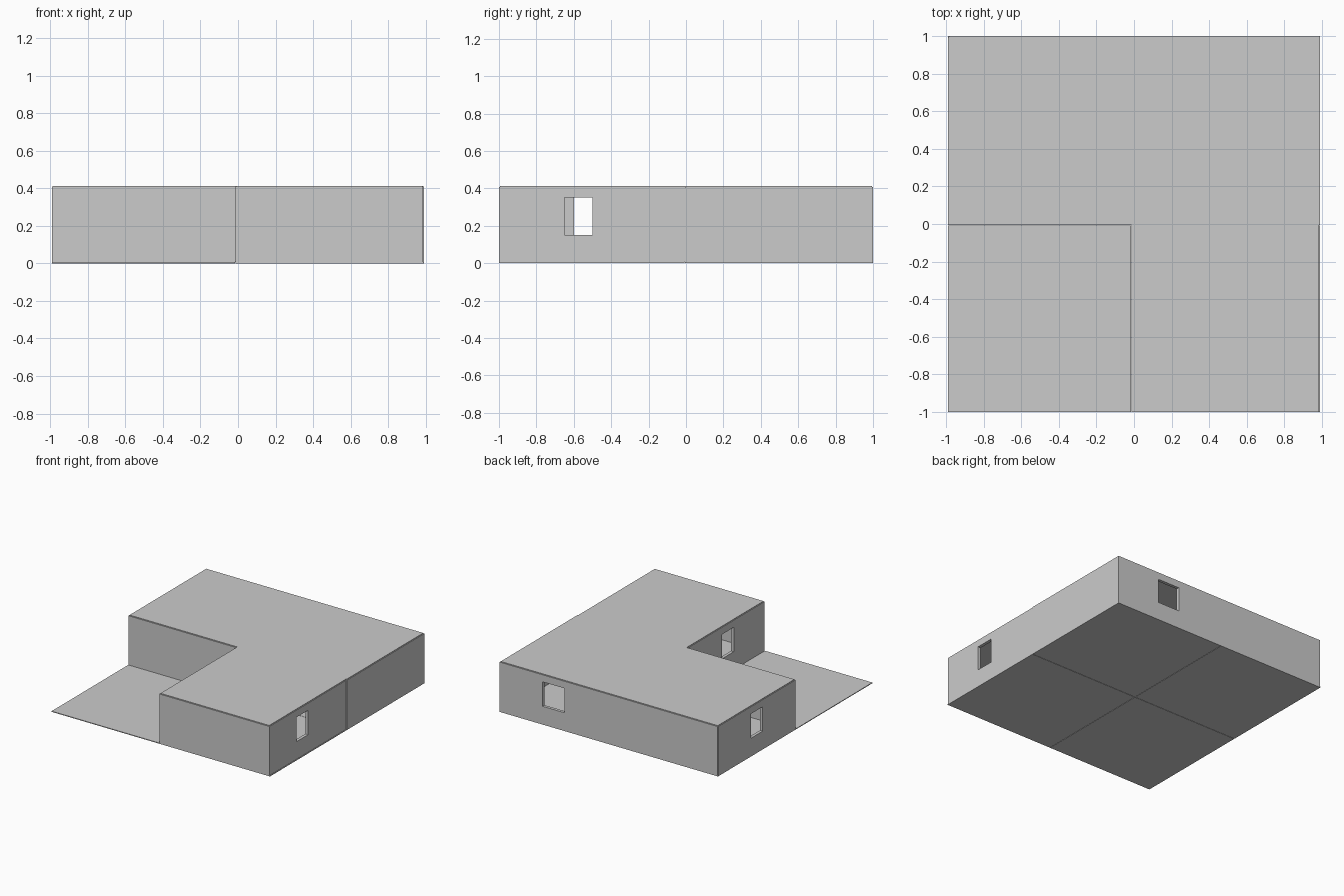
import bpy, bmesh
from mathutils import Matrix, Vector

if "Cube" in bpy.data.objects:
    bpy.data.objects.remove(bpy.data.objects["Cube"])

FLOOR, TOP, T = 0.006, 0.408, 0.025   # floor thickness, wall top, wall thickness


def box(name, lo, hi):
    lo, hi = Vector(lo), Vector(hi)
    bm = bmesh.new()
    size = hi - lo
    bmesh.ops.create_cube(bm, size=1, matrix=Matrix.Translation((lo + hi) / 2)
                          @ Matrix.Diagonal((*size, 1)))
    me = bpy.data.meshes.new(name)
    bm.to_mesh(me)
    bm.free()
    ob = bpy.data.objects.new(name, me)
    bpy.context.collection.objects.link(ob)
    return ob


def wall(name, x0, y0, x1, y1, window=None):
    """Thin wall panel; window = (start, end) along the wall's long axis."""
    ob = box(name, (x0, y0, FLOOR), (x1, y1, TOP))
    if window:
        a, b = window
        if x1 - x0 > y1 - y0:
            lo, hi = (a, y0 - .05, .15), (b, y1 + .05, .35)
        else:
            lo, hi = (x0 - .05, a, .15), (x1 + .05, b, .35)
        cutter = box(name + "_cutter", lo, hi)
        cutter.hide_render = True
        cutter.hide_viewport = True
        mod = ob.modifiers.new("window", 'BOOLEAN')
        mod.operation = 'DIFFERENCE'
        mod.solver = 'EXACT'
        mod.object = cutter
    return ob


W, M, E = -0.99, -0.013, 0.99      # west edge, middle seam, east edge
S, N, C = -1.0, 1.0, -0.005        # south edge, north edge, middle seam

# Four floor tiles with a hairline seam between them
g = 0.003
for xn, x0, x1 in (("left", W, M - g), ("right", M, E)):
    for yn, y0, y1 in (("front", S, C - g), ("back", C, N)):
        box(f"floor_{yn}_{xn}", (x0, y0, 0), (x1, y1, FLOOR))

# Outer walls of the L-shaped house
wall("back_wall", W + .004, N - T, E, N, (.4, .6))
wall("left_wall", W, C + T, W + T, N - .004, (.42, .57))
wall("right_back_wall", E - T, C, E, N - T)
wall("right_front_wall", E - .005 - T, S + T, E - .005, C, (-.65, -.5))
wall("front_wall", M, S, E - .005, S + T)
wall("courtyard_side_wall", M, S + T, M + T, C, (-.6, -.45))
wall("courtyard_back_wall", W, C, M + T, C + T)

# Flat roof in two slabs, set slightly in from the wall edges
i = 0.006
box("roof_back", (W + i, C + i, TOP - .01), (E - i, N - i, .413))
box("roof_front", (M + i, S + i, TOP - .01), (E - i - .005, C + i, .413))
